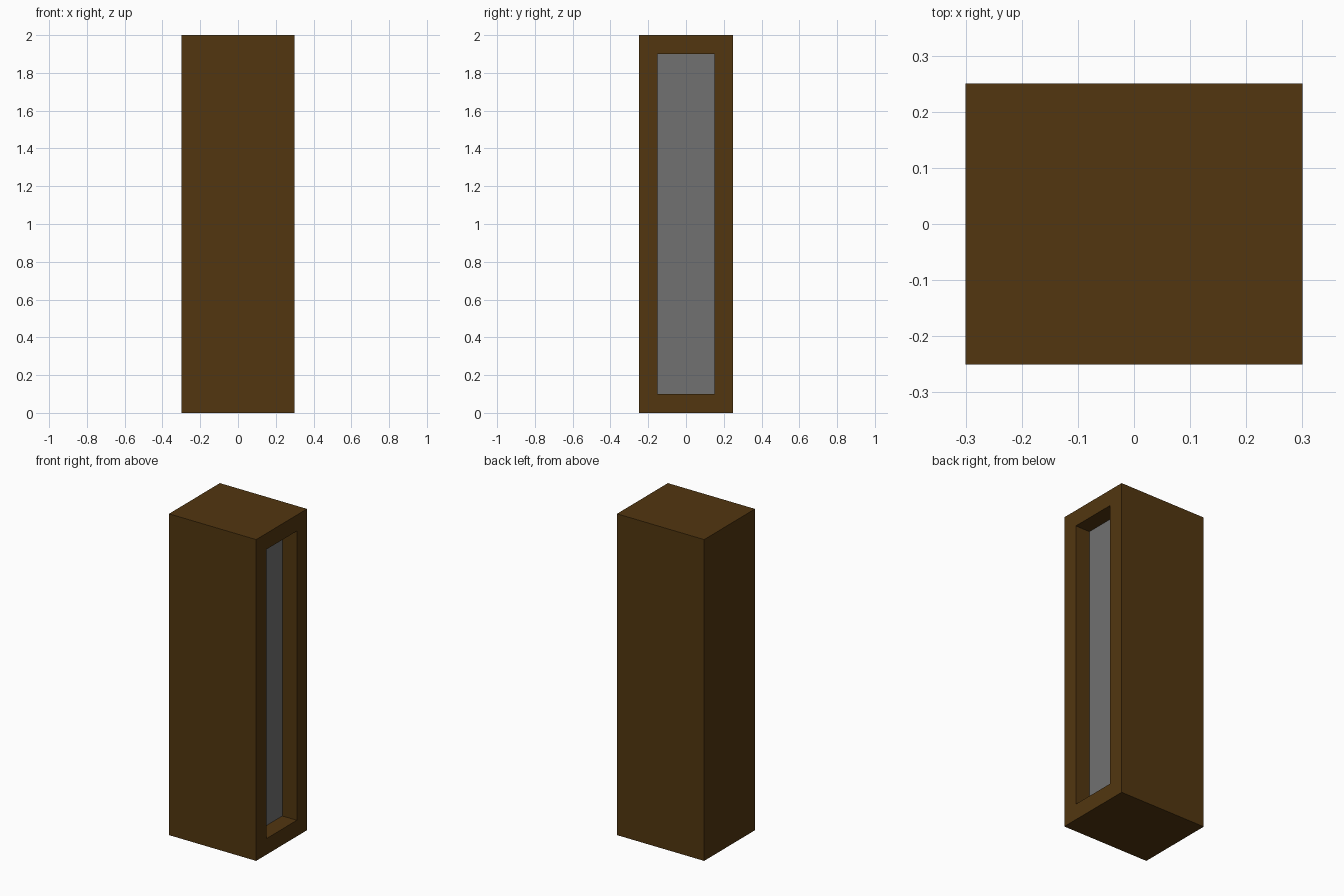
import bpy
import bmesh
from mathutils import Matrix

cube = bpy.data.objects.get("Cube")
if cube:
    bpy.data.objects.remove(cube, do_unlink=True)


def material(name, rgb):
    mat = bpy.data.materials.new(name)
    mat.use_nodes = True
    colour = (*rgb, 1.0)
    mat.diffuse_color = colour
    mat.node_tree.nodes["Principled BSDF"].inputs["Base Color"].default_value = colour
    return mat


WIDTH, DEPTH, HEIGHT = 0.6, 0.5, 2.0
FRAME, RECESS = 0.1, 0.1

# Solid wooden case
bm = bmesh.new()
bmesh.ops.create_cube(bm, size=1, matrix=Matrix.Translation((0, 0, HEIGHT / 2))
                      @ Matrix.Diagonal((WIDTH, DEPTH, HEIGHT, 1)))

# Frame border on the +x side, then the panel pushed inwards
bm.normal_update()
panel = max(bm.faces, key=lambda f: f.normal.x)
bmesh.ops.inset_individual(bm, faces=[panel], thickness=FRAME, use_even_offset=True)
bm.normal_update()
bmesh.ops.inset_individual(bm, faces=[panel], thickness=0, depth=-RECESS)
bmesh.ops.recalc_face_normals(bm, faces=bm.faces)

# Grey on the recessed panel only
panel.material_index = 1

mesh = bpy.data.meshes.new("case")
bm.to_mesh(mesh)
bm.free()
mesh.materials.append(material("dark brown wood", (0.085, 0.037, 0.005)))
mesh.materials.append(material("grey panel", (0.165, 0.165, 0.165)))
bpy.context.collection.objects.link(bpy.data.objects.new("case", mesh))
